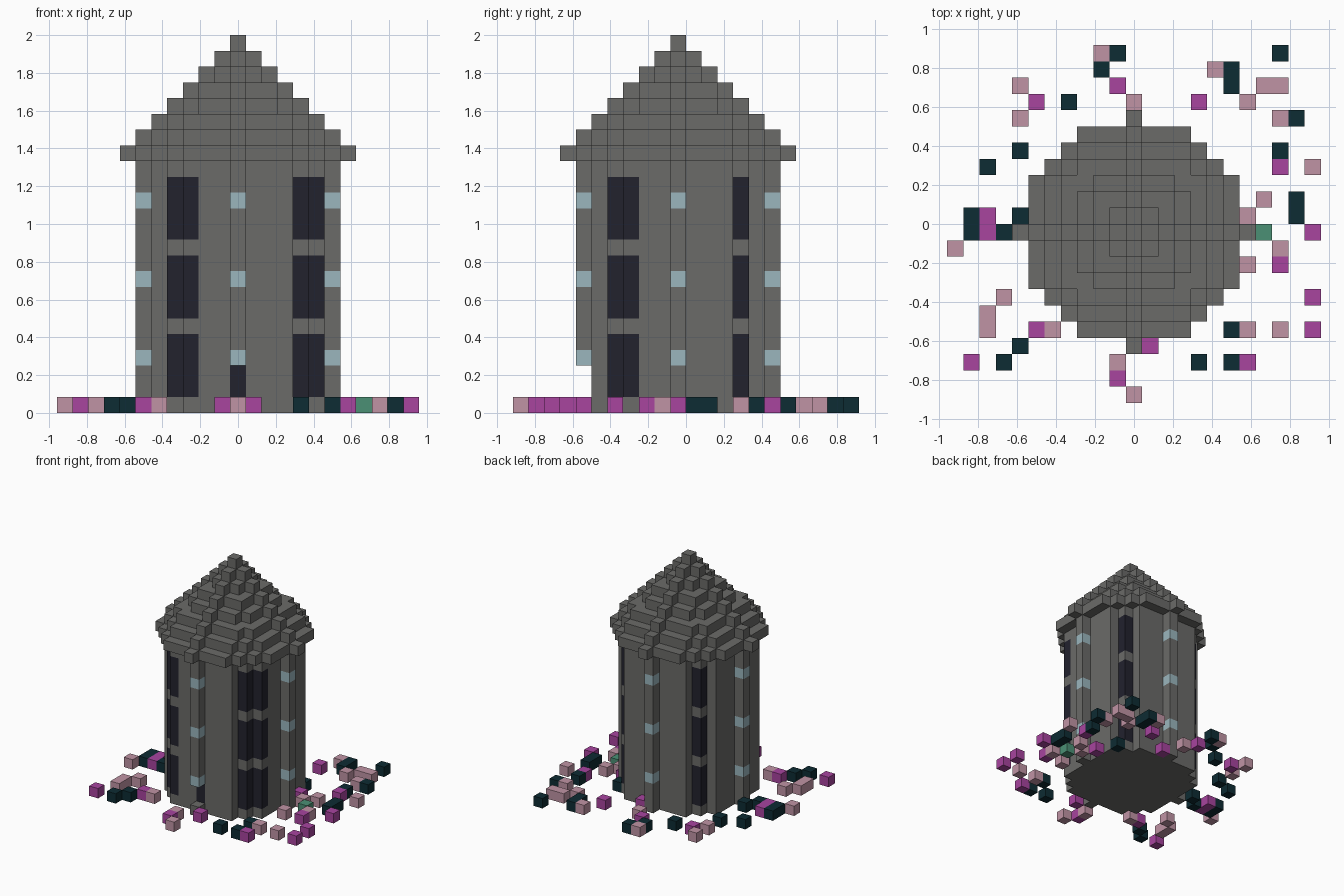
import bpy
import bmesh
from mathutils import Vector

cube = bpy.data.objects.get("Cube")
if cube:
    bpy.data.objects.remove(cube, do_unlink=True)

U = 2 / 24            # edge of one block
WALL_R, WALL_H = 6, 16
ROOF_R = 7

COLOURS = {
    "stone_grey": (0.145, 0.145, 0.139),
    "dark_glass": (0.016, 0.016, 0.027),
    "pale_blue": (0.328, 0.468, 0.515),
    "purple": (0.392, 0.058, 0.347),
    "pink": (0.527, 0.296, 0.376),
    "dark_teal": (0.004, 0.025, 0.033),
    "green": (0.07, 0.279, 0.178),
}


def make_material(name, rgb):
    mat = bpy.data.materials.new(name)
    mat.use_nodes = True
    mat.diffuse_color = (*rgb, 1)
    for node in mat.node_tree.nodes:
        if node.type == "BSDF_PRINCIPLED":
            node.inputs["Base Color"].default_value = (*rgb, 1)
            node.inputs["Roughness"].default_value = 0.9
    return mat


MATS = {name: make_material(name, rgb) for name, rgb in COLOURS.items()}


def disc(r, k):
    """Blocks of a round layer of radius r at height k."""
    span = range(-r, r + 1)
    return {(i, j, k) for i in span for j in span if i * i + j * j <= r * r}


def build(name, colour, cells, solid):
    """One object from blocks, keeping only faces not touching another block."""
    bm = bmesh.new()
    corners = {}

    def corner(p):
        key = tuple(round(c * 2) for c in p)
        if key not in corners:
            x, y, z = p
            corners[key] = bm.verts.new((x * U, (y - 0.5) * U, (z + 0.5) * U))
        return corners[key]

    for cell in sorted(cells):
        for axis in range(3):
            for sign in (-1, 1):
                n = Vector((0, 0, 0))
                n[axis] = sign
                if tuple(int(c + d) for c, d in zip(cell, n)) in solid:
                    continue
                a = Vector((0, 0, 0))
                a[(axis + 1) % 3] = 0.5
                b = n.cross(a)
                mid = Vector(cell) + n / 2
                quad = [mid - a - b, mid + a - b, mid + a + b, mid - a + b]
                bm.faces.new([corner(p) for p in quad])
    mesh = bpy.data.meshes.new(name)
    bm.to_mesh(mesh)
    bm.free()
    mesh.materials.append(MATS[colour])
    obj = bpy.data.objects.new(name, mesh)
    bpy.context.collection.objects.link(obj)


# Round tower body and stepped cone roof
wall = set().union(*(disc(WALL_R, k) for k in range(WALL_H)))
roof = set().union(*(disc(ROOF_R - s, WALL_H + s) for s in range(ROOF_R + 1)))

# Doorway cut into the front, with a dark door behind a stone step
door_heights = (1, 2)
wall -= {(0, -WALL_R, k) for k in door_heights}
door = {(0, 1 - WALL_R, k) for k in door_heights}

# Tall dark windows on the diagonals, split by stone bands
columns = [(-4, -4), (-3, -5), (4, -4), (5, -3), (4, 4), (-4, 4)]
tall = {(i, j, k) for i, j in columns for k in range(1, WALL_H) if k % 5}

# Small blue windows on the four ribs
ribs = [(WALL_R, 0), (-WALL_R, 0), (0, WALL_R), (0, -WALL_R)]
small = {(i, j, k) for i, j in ribs for k in (3, 8, 13)}

# Scattered flowers and shrubs on the ground
garden = {
    "purple": [(-1, 9), (-6, 8), (-9, 1), (-9, 0), (-6, -6), (-10, -8), (-1, -9),
               (1, -7), (7, -8), (11, -6), (11, -4), (9, -2), (11, 0), (9, 4),
               (4, 8), (6, 2), (1, 6)],
    "pink": [(-2, 11), (-7, 9), (0, 8), (-7, 7), (-11, -1), (-8, -4), (-9, -5),
             (-9, -6), (-5, -6), (-1, -8), (0, -10), (7, -6), (9, -6), (7, -2),
             (9, -1), (7, 1), (8, 2), (11, 4), (9, 7), (7, 8), (8, 9), (9, 9),
             (5, 10)],
    "dark_teal": [(-1, 11), (-2, 10), (-4, 8), (-7, 5), (-9, 4), (-10, 1),
                  (-10, 0), (-7, 1), (-8, 0), (-7, -7), (-8, -8), (4, -8),
                  (6, -8), (6, -6), (10, 2), (10, 1), (9, 5), (10, 7), (6, 10),
                  (6, 9), (9, 11), (5, 4)],
    "green": [(8, 0)],
}
plants = {c: {(i, j, 0) for i, j in spots} for c, spots in garden.items()}

solid = wall | roof | set().union(*plants.values())
build("tower_wall", "stone_grey", wall - door - tall - small, solid)
build("roof", "stone_grey", roof, solid)
build("door", "dark_glass", door, solid)
build("tall_windows", "dark_glass", tall, solid)
build("small_windows", "pale_blue", small, solid)
for colour, cells in plants.items():
    build(colour + "_plants", colour, cells, solid)
